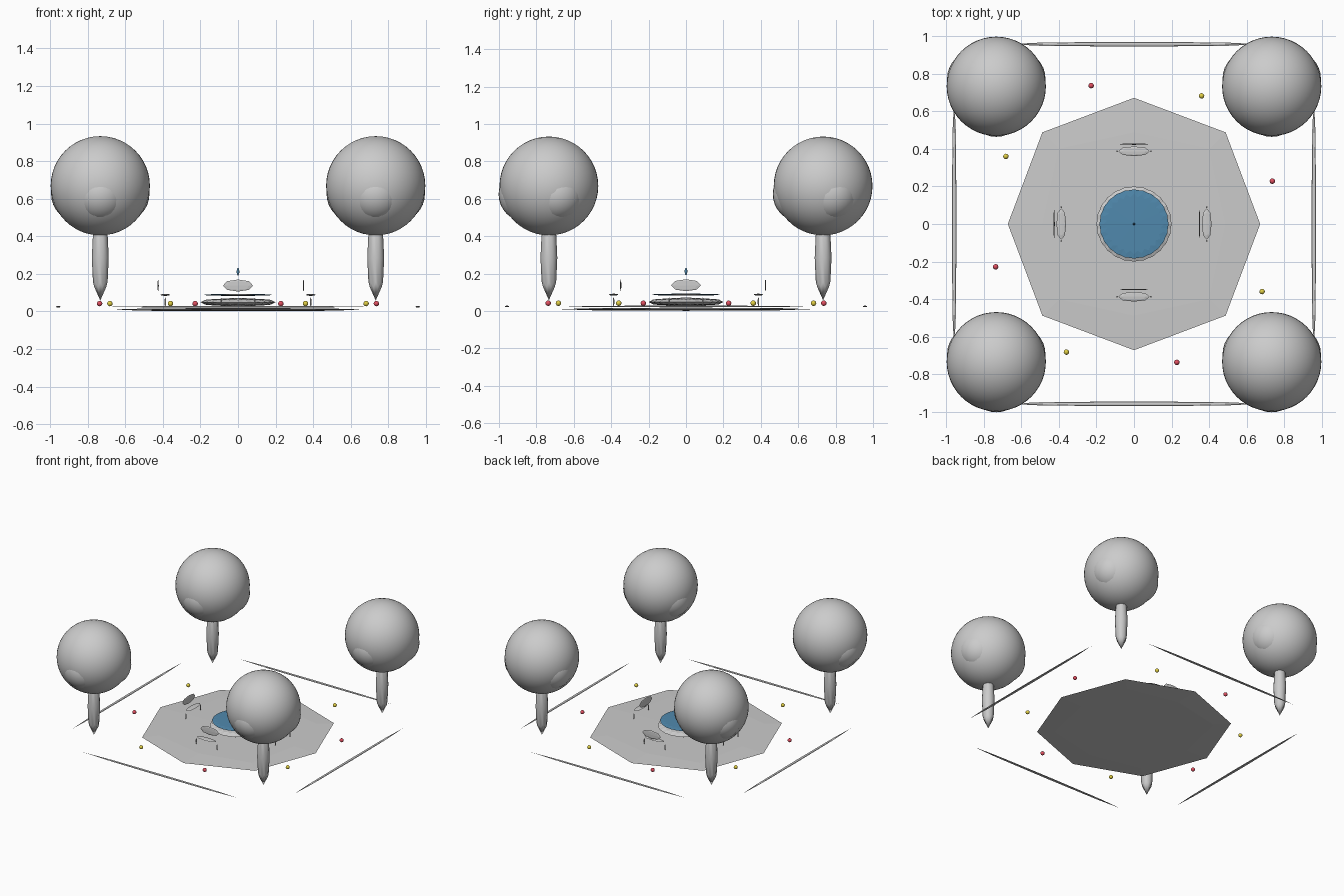
import bpy
from math import radians, cos, sin
from mathutils import Vector, Matrix

if "Cube" in bpy.data.objects:
    bpy.data.objects.remove(bpy.data.objects["Cube"])


def material(name, rgb):
    m = bpy.data.materials.new(name)
    m.diffuse_color = (*rgb, 1)
    m.use_nodes = True
    m.node_tree.nodes["Principled BSDF"].inputs["Base Color"].default_value = m.diffuse_color
    return m


blue = material("water_blue", (0.08, 0.25, 0.42))
red = material("petal_red", (0.75, 0.08, 0.12))
yellow = material("petal_yellow", (0.75, 0.62, 0.06))


def finish(name, mat=None, soften=False, smooth=False):
    o = bpy.context.object
    o.name = name
    if mat:
        o.data.materials.append(mat)
    if smooth:
        bpy.ops.object.shade_smooth()
    if soften:
        s = o.modifiers.new("soften", "SUBSURF")
        s.levels = s.render_levels = 1
    return o


def block(name, loc, size, rot=0.0):
    """Box softened once, so it tapers to thin lens-like edges."""
    bpy.ops.mesh.primitive_cube_add(size=1)
    o = bpy.context.object
    o.data.transform(Matrix.Diagonal((*size, 1)))
    o.location = loc
    o.rotation_euler.z = rot
    return finish(name, soften=True)


def drum(name, loc, r, depth, sides, mat=None, smooth=False):
    bpy.ops.mesh.primitive_cylinder_add(vertices=sides, radius=r, depth=depth, location=loc)
    return finish(name, mat, True, smooth)


def ball(name, loc, r, mat=None, seg=32):
    bpy.ops.mesh.primitive_uv_sphere_add(segments=seg, ring_count=seg // 2, radius=r, location=loc)
    return finish(name, mat, smooth=True)


# Plaza floor and border strips
block("plaza_floor", (0, 0, 0.01), (1.6, 1.6, 0.02))
for s in (-1, 1):
    block("border_strip", (0, s * 0.957, 0.025), (1.6, 0.03, 0.01))
    block("border_strip", (s * 0.957, 0, 0.025), (0.03, 1.6, 0.01))

# Fountain
drum("fountain_basin", (0, 0, 0.049), 0.214, 0.05, 24)
drum("fountain_water", (0, 0, 0.088), 0.197, 0.012, 24, blue)
drum("fountain_jet", (0, 0, 0.212), 0.008, 0.046, 12, blue)

# Benches: two along x, two turned a quarter
for turn in (0, 90):
    a = radians(turn)
    for s in (-1, 1):
        centre = Vector((0, s * 0.387, 0))
        spin = Matrix.Rotation(a, 3, "Z")

        def part(name, offset, size):
            block(name, spin @ (centre + Vector(offset)), size, a)

        part("bench_seat", (0, 0, 0.088), (0.2, 0.062, 0.012))
        part("bench_back", (0, 0.038, 0.138), (0.19, 0.008, 0.076))
        for k in (-1, 1):
            part("bench_leg", (k * 0.09, 0, 0.05), (0.01, 0.01, 0.056))

# Trees: trunk, crown and three small leaf clumps
for x in (-0.733, 0.733):
    for y in (-0.733, 0.733):
        drum("tree_trunk", (x, y, 0.285), 0.053, 0.51, 8, smooth=True)
        ball("tree_crown", (x, y, 0.669), 0.264, seg=48)
        for deg in (-90, 20, 160):
            t = radians(deg)
            ball("leaf_clump", (x + 0.12 * cos(t), y + 0.12 * sin(t), 0.625), 0.149)

# Flowers around the plaza edge
for i in range(8):
    t = radians(17.2 + 45 * i)
    ball("flower", (0.771 * cos(t), 0.771 * sin(t), 0.042), 0.0145,
         yellow if i % 2 else red, 16)
